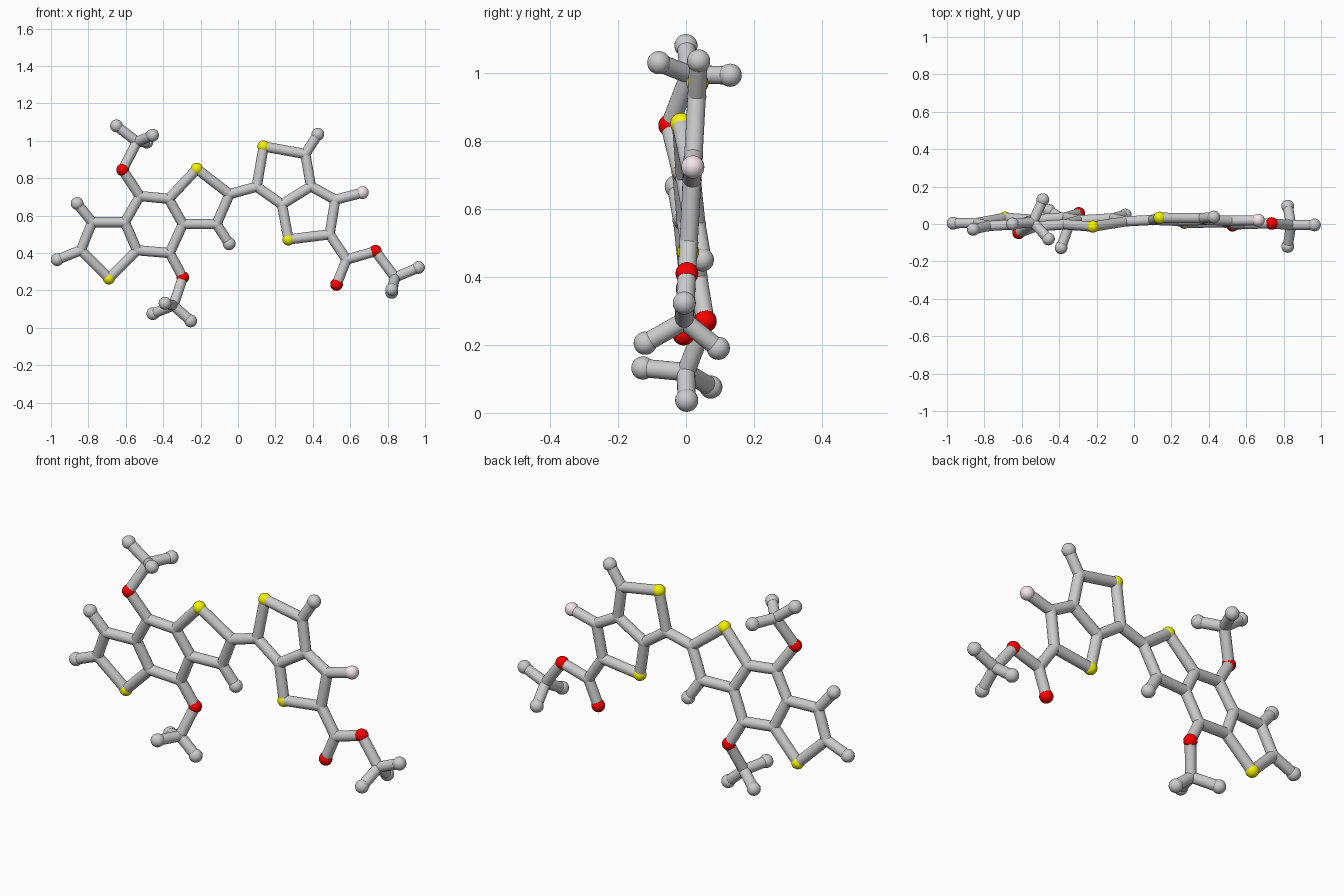
import bpy, bmesh
from mathutils import Vector, Matrix

if "Cube" in bpy.data.objects:
    bpy.data.objects.remove(bpy.data.objects["Cube"])

BALL, STICK, JOINT = 0.034, 0.027, 0.0285

# The two flat ring systems are slightly tilted planes: depth follows from x and z
def left_plane(x, z):
    return Vector((x, 0.01 + 0.06 * (x + 0.455) - 0.13 * (z - 0.555), z))

def right_plane(x, z):
    return Vector((x, 0.005 + 0.055 * (z - 0.45), z))

# Left triple ring (x, z)
left = {
    'S1': (-0.69, 0.265), 'Ca': (-0.84, 0.415), 'Ha': (-0.967, 0.365),
    'Cb': (-0.78, 0.565), 'Hb': (-0.86, 0.665), 'Cc': (-0.605, 0.565),
    'Cd': (-0.54, 0.415), 'Ce': (-0.525, 0.705), 'Cf': (-0.37, 0.69),
    'S2': (-0.22, 0.85), 'Cg': (-0.045, 0.715), 'Ch': (-0.115, 0.555),
    'Hh': (-0.047, 0.45), 'Ci': (-0.295, 0.555), 'Cj': (-0.365, 0.40)}

# Right double ring with the side group (x, z)
right = {
    'Ck': (0.10, 0.755), 'S3': (0.137, 0.97), 'Cl': (0.36, 0.93),
    'Hl': (0.427, 1.035), 'Cm': (0.39, 0.757), 'Cn': (0.235, 0.66),
    'S4': (0.27, 0.473), 'Co': (0.49, 0.50), 'Cp': (0.52, 0.685),
    'F1': (0.665, 0.723), 'Cq': (0.58, 0.365), 'O3': (0.527, 0.232),
    'O4': (0.735, 0.41)}

# End groups that leave the planes (x, y, z)
ends = {
    'O1': (-0.617, -0.048, 0.845), 'Cr': (-0.54, 0.01, 0.995),
    'Hr': (-0.65, 0, 1.08), 'Hs': (-0.457, -0.08, 1.03), 'Ht': (-0.487, 0.13, 0.993),
    'O2': (-0.295, 0.057, 0.27), 'Cu': (-0.345, 0.0, 0.12),
    'Hu': (-0.455, 0.073, 0.076), 'Hv': (-0.253, 0.002, 0.037), 'Hw': (-0.39, -0.127, 0.132),
    'Cx': (0.84, -0.005, 0.27), 'Hx': (0.965, -0.005, 0.323),
    'Hy': (0.822, -0.12, 0.205), 'Hz': (0.822, 0.095, 0.19)}

atoms = {k: left_plane(*p) for k, p in left.items()}
atoms.update({k: right_plane(*p) for k, p in right.items()})
atoms.update({k: Vector(p) for k, p in ends.items()})

# Stick chains, grouped by part
chains = {
    'left_ring_sticks': ['Ha Ca S1 Cd Cc Cb Ca', 'Cb Hb', 'Cc Ce Cf Ci Cj Cd',
                         'Cf S2 Cg Ch Ci', 'Ch Hh'],
    'linking_stick': ['Cg Ck'],
    'right_ring_sticks': ['Ck S3 Cl Cm Cn Ck', 'Cl Hl', 'Cn S4 Co Cp Cm', 'Cp F1'],
    'upper_branch_sticks': ['Ce O1 Cr Hr', 'Hs Cr Ht'],
    'lower_branch_sticks': ['Cj O2 Cu Hu', 'Hv Cu Hw'],
    'right_branch_sticks': ['Co Cq O4 Cx Hx', 'Cq O3', 'Hy Cx Hz']}

def finish(name, bm, color=None):
    mesh = bpy.data.meshes.new(name)
    for f in bm.faces:
        f.smooth = True
    for e in bm.edges:
        if len(e.link_faces) == 2 and e.calc_face_angle() > 0.7:
            e.smooth = False
    bm.to_mesh(mesh)
    bm.free()
    obj = bpy.data.objects.new(name, mesh)
    bpy.context.collection.objects.link(obj)
    if color:
        mat = bpy.data.materials.new(name)
        mat.diffuse_color = (*color, 1)
        mat.use_nodes = True
        mat.node_tree.nodes["Principled BSDF"].inputs["Base Color"].default_value = mat.diffuse_color
        mesh.materials.append(mat)

def add_stick(bm, a, b):
    d = b - a
    mat = Matrix.Translation((a + b) / 2) @ d.to_track_quat('Z', 'Y').to_matrix().to_4x4()
    bmesh.ops.create_cone(bm, cap_ends=True, segments=24, radius1=STICK,
                          radius2=STICK, depth=d.length, matrix=mat)

def balls(name, letter, radius, color=None):
    bm = bmesh.new()
    for key, p in atoms.items():
        if key[0] == letter:
            bmesh.ops.create_uvsphere(bm, u_segments=24, v_segments=16, radius=radius,
                                      matrix=Matrix.Translation(p))
    finish(name, bm, color)

# Sticks
for name, paths in chains.items():
    bm = bmesh.new()
    for path in paths:
        keys = path.split()
        for a, b in zip(keys, keys[1:]):
            add_stick(bm, atoms[a], atoms[b])
    finish(name, bm)

# Balls by kind
balls('grey_joints', 'C', JOINT)
balls('grey_end_balls', 'H', BALL)
balls('yellow_balls', 'S', 0.0325, (0.9, 0.9, 0.0))
balls('red_balls', 'O', 0.0335, (0.95, 0.0, 0.0))
balls('pink_ball', 'F', BALL, (0.92, 0.79, 0.83))
